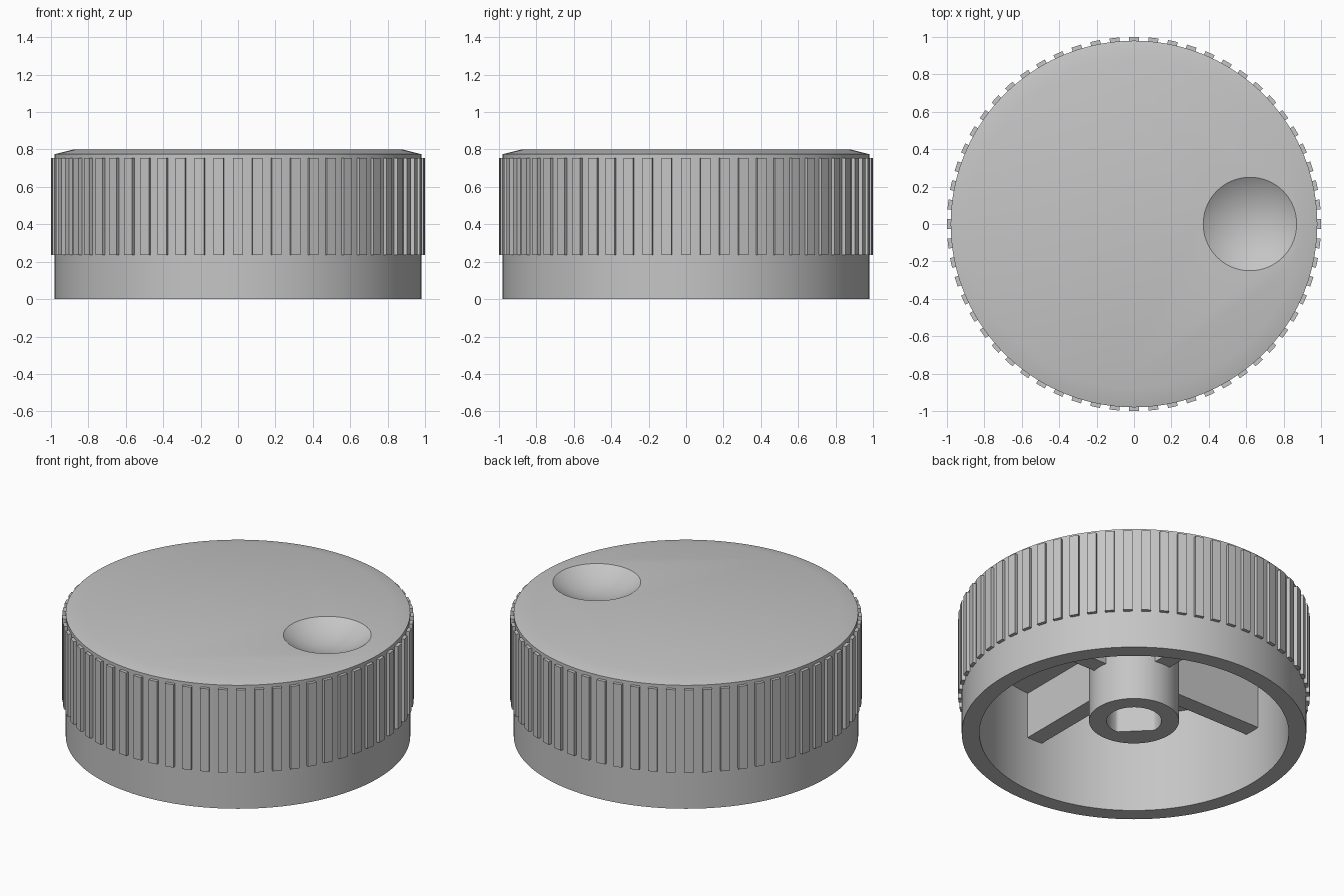
import bpy, bmesh
from math import cos, sin, pi, radians
from mathutils import Matrix, Vector

if "Cube" in bpy.data.objects:
    bpy.data.objects.remove(bpy.data.objects["Cube"])

grey = bpy.data.materials.new("grey_plastic")
grey.use_nodes = True
colour = (0.56, 0.56, 0.56, 1)
grey.diffuse_color = colour
grey.node_tree.nodes["Principled BSDF"].inputs["Base Color"].default_value = colour


def finish(bm, name, smooth=True):
    bmesh.ops.recalc_face_normals(bm, faces=bm.faces)
    mesh = bpy.data.meshes.new(name)
    bm.to_mesh(mesh)
    bm.free()
    mesh.materials.append(grey)
    obj = bpy.data.objects.new(name, mesh)
    bpy.context.collection.objects.link(obj)
    if smooth:
        shade(obj)
    return obj


def shade(obj):
    bpy.ops.object.select_all(action="DESELECT")
    obj.select_set(True)
    bpy.context.view_layer.objects.active = obj
    bpy.ops.object.shade_smooth_by_angle(angle=radians(30))


def ring(bm, radius, z, count):
    """Closed loop of vertices; radius is a function of the angle."""
    angles = [2 * pi * i / count for i in range(count)]
    return [bm.verts.new((radius(a) * cos(a), radius(a) * sin(a), z)) for a in angles]


def bridge(bm, a, b):
    for i in range(len(a)):
        j = (i + 1) % len(a)
        bm.faces.new((a[i], a[j], b[j], b[i]))


def radial_boxes(name, count, inner, outer, width, bottom, top):
    """Boxes pointing outwards, spaced evenly around the axis."""
    bm = bmesh.new()
    for i in range(count):
        centre = Vector(((inner + outer) / 2, 0, (bottom + top) / 2))
        size = Matrix.Diagonal((outer - inner, width, top - bottom, 1))
        turn = Matrix.Rotation(2 * pi * i / count, 4, "Z")
        bmesh.ops.create_cube(bm, size=1, matrix=turn @ Matrix.Translation(centre) @ size)
    return finish(bm, name, smooth=False)


# Hollow cap with a shallow chamfer round the top
FLOOR = 0.63
profile = [(0.88, FLOOR), (0.88, 0), (0.98, 0), (0.98, 0.775), (0.88, 0.8)]
bm = bmesh.new()
loops = [ring(bm, lambda a, r=r: r, z, 144) for r, z in profile]
for lower, upper in zip(loops, loops[1:]):
    bridge(bm, lower, upper)
bm.faces.new(loops[0])
bm.faces.new(loops[-1])
cap = finish(bm, "knob_cap", smooth=False)

# Finger dimple cut into the top
dimple_radius, depth = 0.25, 0.08
ball_radius = (dimple_radius ** 2 + depth ** 2) / (2 * depth)
bm = bmesh.new()
bmesh.ops.create_uvsphere(bm, u_segments=72, v_segments=72, radius=ball_radius,
                          matrix=Matrix.Translation((0.62, 0, 0.8 - depth + ball_radius)))
cutter = finish(bm, "dimple_cutter", smooth=False)
cutter.hide_render = True
cut = cap.modifiers.new("dimple", "BOOLEAN")
cut.operation = "DIFFERENCE"
cut.solver = "EXACT"
cut.object = cutter
bpy.context.view_layer.objects.active = cap
bpy.ops.object.modifier_apply(modifier=cut.name)
bpy.data.objects.remove(cutter)
shade(cap)

# Grip ribs around the side
radial_boxes("grip_ribs", 60, 0.96, 1.0, 0.053, 0.235, 0.755)

# Four stiffening webs between hub and wall
radial_boxes("inner_webs", 4, 0.22, 0.9, 0.105, 0.34, FLOOR + 0.02)


# Shaft hub with a D-shaped bore
def bore(a):
    facing = cos(a - radians(225))
    return min(0.156, 0.115 / facing) if facing > 0.1 else 0.156


bm = bmesh.new()
hub_loops = [ring(bm, bore, FLOOR + 0.01, 96), ring(bm, bore, 0.08, 96),
             ring(bm, lambda a: 0.256, 0.08, 96), ring(bm, lambda a: 0.256, FLOOR + 0.01, 96)]
for i in range(4):
    bridge(bm, hub_loops[i], hub_loops[(i + 1) % 4])
finish(bm, "shaft_hub")
